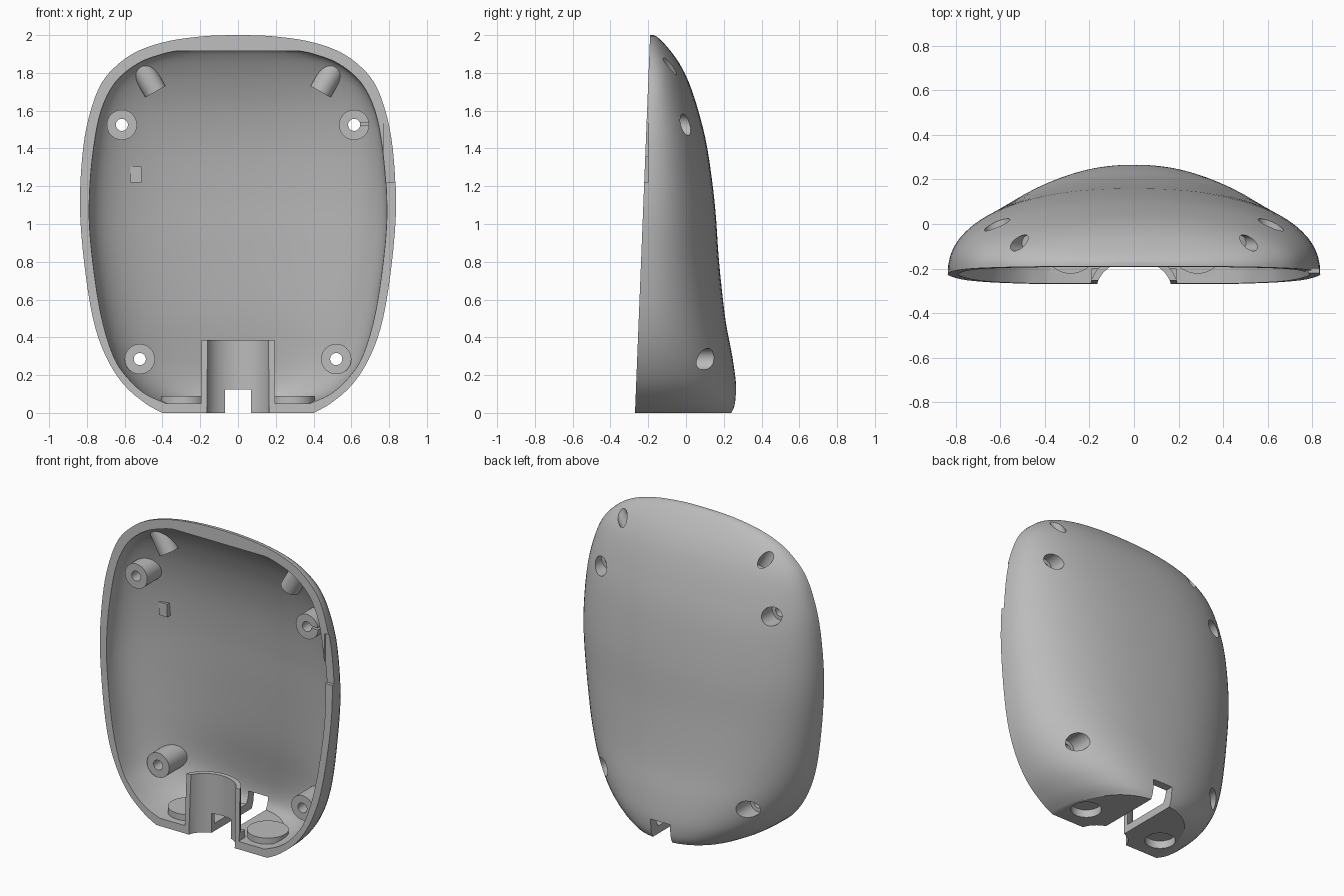
import bpy, bmesh
from math import sin, cos, pi
from mathutils import Vector, Matrix

cube = bpy.data.objects.get("Cube")
if cube:
    bpy.data.objects.remove(cube, do_unlink=True)

grey = bpy.data.materials.new("plain_grey")
grey.use_nodes = True
grey.diffuse_color = (0.5, 0.5, 0.5, 1)
grey.node_tree.nodes["Principled BSDF"].inputs["Base Color"].default_value = (0.5, 0.5, 0.5, 1)


def finish(name, bm):
    bmesh.ops.recalc_face_normals(bm, faces=bm.faces)
    mesh = bpy.data.meshes.new(name)
    bm.to_mesh(mesh)
    bm.free()
    mesh.materials.append(grey)
    obj = bpy.data.objects.new(name, mesh)
    bpy.context.collection.objects.link(obj)
    return obj


def boolean(target, tools, mode="DIFFERENCE"):
    for tool in tools:
        mod = target.modifiers.new("cut", "BOOLEAN")
        mod.operation, mod.object, mod.solver = mode, tool, "EXACT"
    graph = bpy.context.evaluated_depsgraph_get()
    mesh = bpy.data.meshes.new_from_object(target.evaluated_get(graph))
    target.modifiers.clear()
    target.data = mesh
    for tool in tools:
        bpy.data.objects.remove(tool, do_unlink=True)


def smooth_rows(rows, steps=4):
    """Catmull-Rom resampling of the section table."""
    pts = [Vector(r) for r in rows]
    ext = [pts[0]] + pts + [pts[-1]]
    out = []
    for a, b, c, d in zip(ext, ext[1:], ext[2:], ext[3:]):
        for i in range(steps):
            t = i / steps
            out.append(b + (c - a) * t / 2 + (2 * a - 5 * b + 4 * c - d) * t * t / 2
                       + (3 * b - a - 3 * c + d) * t ** 3 / 2)
    return out + [pts[-1]]


def rim_y(z):
    return -0.27 + 0.04 * z


def loft(name, rows, front=None, n=40):
    """Stack of domed sections: height, half width, back depth."""
    bm = bmesh.new()
    rings = []
    for z, w, back in smooth_rows(rows):
        y0, ring = rim_y(z), []
        for i in range(n + 1):
            a = pi * i / n
            c, s = cos(a), max(sin(a), 0)
            x = w * abs(c) ** (2 / 2.3) * (1 if c > 0 else -1)
            ring.append((x, y0 + (back - y0) * s ** (2 / 2.3), z))
        if front is not None:
            ring += [(-w, front, z), (w, front, z)]
        rings.append([bm.verts.new(p) for p in ring])
    for lo, hi in zip(rings, rings[1:]):
        for i in range(len(lo)):
            j = (i + 1) % len(lo)
            bm.faces.new((lo[i], lo[j], hi[j], hi[i]))
    bm.faces.new(rings[0])
    bm.faces.new(rings[-1])
    return finish(name, bm)


def rod(name, start, end, radius, scale_y=1.0, sides=40):
    start, end = Vector(start), Vector(end)
    axis = end - start
    bm = bmesh.new()
    bmesh.ops.create_cone(bm, cap_ends=True, segments=sides, radius1=radius,
                          radius2=radius, depth=axis.length)
    bmesh.ops.scale(bm, vec=(1, scale_y, 1), verts=bm.verts)
    turn = Vector((0, 0, 1)).rotation_difference(axis).to_matrix().to_4x4()
    bm.transform(Matrix.Translation((start + end) / 2) @ turn)
    return finish(name, bm)


def box(name, lo, hi):
    lo, hi = Vector(lo), Vector(hi)
    bm = bmesh.new()
    bmesh.ops.create_cube(bm, size=1)
    bmesh.ops.scale(bm, vec=hi - lo, verts=bm.verts)
    bmesh.ops.translate(bm, vec=(lo + hi) / 2, verts=bm.verts)
    return finish(name, bm)


# Outer body and the hollow inside it
shell = loft("back_shell", [
    (0, .40, .245), (.05, .49, .262), (.15, .605, .265), (.3, .70, .245),
    (.5, .768, .208), (.8, .815, .175), (1.1, .837, .153), (1.4, .82, .113),
    (1.6, .78, .065), (1.75, .72, .015), (1.85, .63, -.035), (1.92, .52, -.085),
    (1.97, .36, -.13), (1.995, .17, -.16), (2, .02, -.175)])
cavity = loft("cavity", [
    (.05, .38, .19), (.1, .49, .21), (.18, .58, .212), (.3, .66, .195),
    (.54, .73, .153), (.9, .78, .118), (1.15, .787, .098), (1.4, .765, .065),
    (1.6, .725, .015), (1.75, .65, -.045), (1.85, .53, -.1), (1.9, .4, -.135),
    (1.915, .33, -.15)], front=-0.5)

solids, cuts = [], []
peg_dir = Vector((0.5, 0, 0.87))
for s in (-1, 1):
    # Screw posts: x, z, front end, counterbore seat
    for x, z, tip, seat in ((.615, 1.525, -.17, -.09), (.52, .285, -.08, 0)):
        solids.append(rod("screw_post", (s * x, tip, z), (s * x, .4, z), .08))
        cuts.append(rod("screw_hole", (s * x, -.4, z), (s * x, .4, z), .032))
        cuts.append(rod("counterbore", (s * x, seat, z), (s * x, .4, z), .057))
    # Slanted pegs near the top
    out = Vector((s * peg_dir.x, 0, peg_dir.z))
    foot = Vector((s * .437, -.085, 1.7))
    solids.append(rod("slanted_peg", foot, foot + out * .4, .061))
    cuts.append(rod("peg_hole", foot + out * .07, foot + out * .4, .036))
    # Foot pads with recesses underneath
    solids.append(rod("foot_pad", (s * .285, -.1, 0), (s * .285, -.1, .09), .123))
    cuts.append(rod("foot_recess", (s * .285, -.1, -.1), (s * .285, -.1, .05), .09))
    # Small blocks beside the cable channel
    solids.append(box("channel_block", (s * .17 - .021, -.258, .03), (s * .17 + .021, -.2, .1)))

# Cable channel
solids.append(rod("cable_channel", (0, -.3, 0), (0, -.3, .385), .2, .85))
cuts.append(rod("channel_bore", (0, -.3, -.1), (0, -.3, .45), .17, .82))
cuts.append(box("cable_slot", (-.07, -.5, -.1), (.07, .5, .125)))

# Small inner tab, rim step and slit
solids.append(box("inner_tab", (-.57, 0, 1.22), (-.51, .3, 1.305)))
cuts.append(box("rim_step", (.77, -.5, 1.22), (.9, rim_y(1.38) + .014, 1.535)))
cuts.append(box("post_slit", (.63, -.5, 1.525), (.7, -.14, 1.537)))

boolean(cavity, solids)
boolean(shell, [cavity])
boolean(shell, cuts)

bpy.ops.object.select_all(action="DESELECT")
shell.select_set(True)
bpy.context.view_layer.objects.active = shell
bpy.ops.object.shade_smooth_by_angle(angle=0.5)
